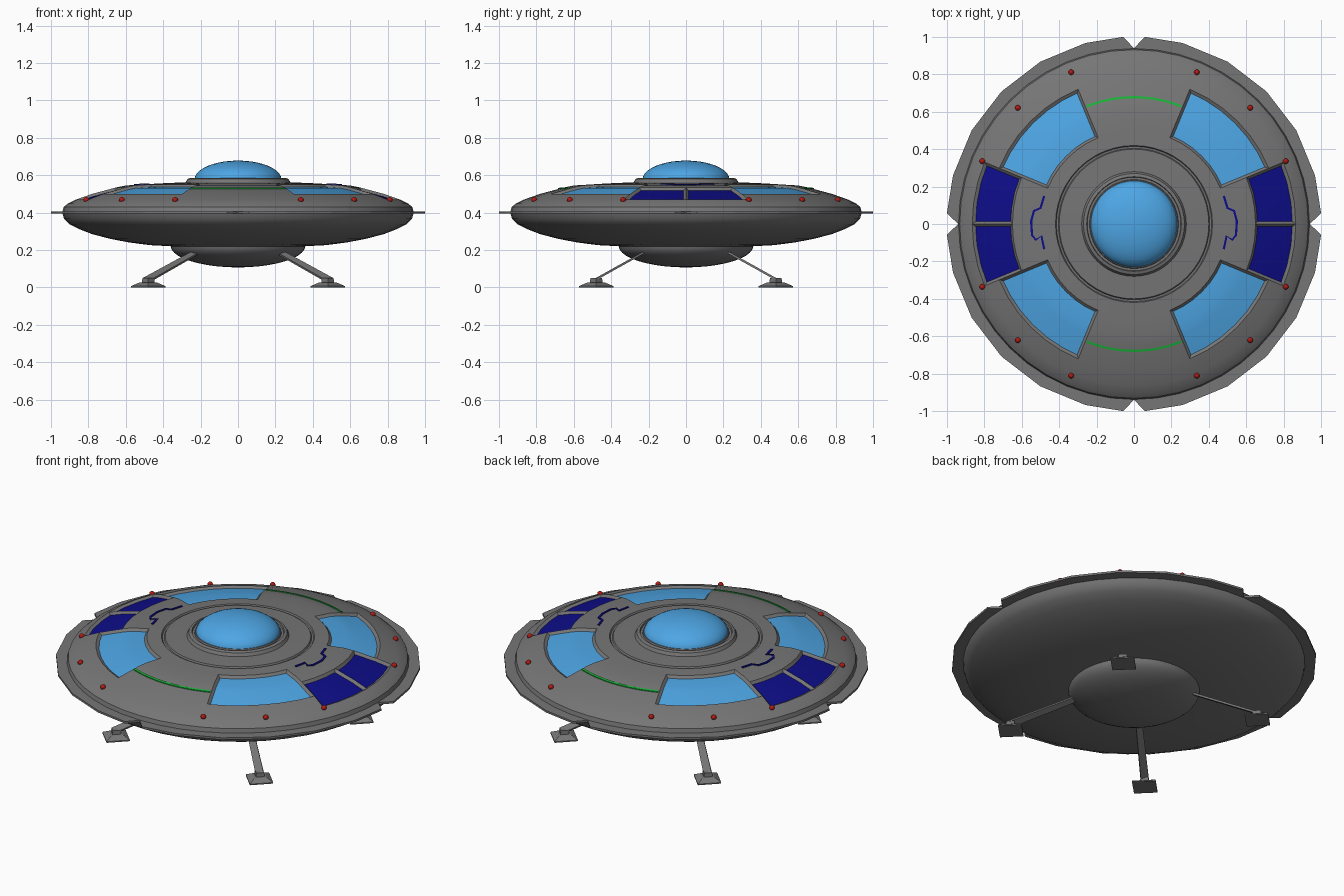
import bpy, bmesh, math
from mathutils import Vector

if "Cube" in bpy.data.objects:
    bpy.data.objects.remove(bpy.data.objects["Cube"])


def material(name, rgb):
    m = bpy.data.materials.new(name)
    m.diffuse_color = (*rgb, 1)
    m.use_nodes = True
    m.node_tree.nodes["Principled BSDF"].inputs["Base Color"].default_value = m.diffuse_color
    return m


GREY = material("hull grey", (0.18, 0.18, 0.18))
SKY = material("light blue glass", (0.075, 0.38, 0.78))
NAVY = material("dark blue panel", (0.004, 0.004, 0.25))
RED = material("red light", (0.45, 0.01, 0.006))
GREEN = material("green strip", (0.01, 0.45, 0.04))


def finish(name, bm, mats, smooth=True):
    bmesh.ops.recalc_face_normals(bm, faces=bm.faces) if smooth is not None else None
    me = bpy.data.meshes.new(name)
    bm.to_mesh(me)
    bm.free()
    ob = bpy.data.objects.new(name, me)
    bpy.context.collection.objects.link(ob)
    for m in mats:
        me.materials.append(m)
    if smooth:
        bpy.ops.object.select_all(action='DESELECT')
        ob.select_set(True)
        bpy.context.view_layer.objects.active = ob
        bpy.ops.object.shade_smooth_by_angle(angle=math.radians(30))
    return ob


def lathe(profile, n=48):
    """Revolve (radius, z) points around z, capping both ends."""
    bm = bmesh.new()
    rings = [[bm.verts.new((r * math.cos(math.tau * i / n), r * math.sin(math.tau * i / n), z))
              for i in range(n)] for r, z in profile]
    for a, b in zip(rings, rings[1:]):
        for i in range(n):
            j = (i + 1) % n
            bm.faces.new((a[i], a[j], b[j], b[i]))
    bm.faces.new(rings[0][::-1])
    bm.faces.new(rings[-1])
    bmesh.ops.recalc_face_normals(bm, faces=bm.faces)
    return bm


# Hull profile: underside, then top side
LOWER = [(.36, .22), (.47, .226), (.58, .24), (.685, .26), (.78, .285),
         (.845, .31), (.90, .337), (.93, .367)]
UPPER = [(.94, .40), (.932, .43), (.91, .448), (.865, .47), (.78, .50), (.65, .535),
         (.60, .545), (.50, .551), (.42, .556), (.415, .548), (.405, .548),
         (.40, .557), (.28, .562), (.27, .58), (.253, .586), (.25, .576), (.238, .576),
         (.235, .586), (.22, .586)]


def height(r):
    for (r0, z0), (r1, z1) in zip(UPPER, UPPER[1:]):
        if r1 <= r <= r0:
            return z0 + (z1 - z0) * (r0 - r) / (r0 - r1)


# Hull with recessed windows, chosen by angle and radius
bm = lathe(LOWER + UPPER)


def recess(a0, a1, r0, r1, mat):
    faces = []
    for f in bm.faces:
        c = f.calc_center_median()
        ang = math.degrees(math.atan2(c.y, c.x)) % 360
        if c.z > .41 and a0 < ang < a1 and r0 < c.xy.length < r1 and f.tag is False:
            faces.append(f)
    bm.normal_update()
    res = bmesh.ops.inset_region(bm, faces=faces, thickness=.014, depth=-.014,
                                 use_even_offset=True, use_boundary=True)
    for f in faces + res['faces']:
        f.tag = True
    for f in faces:
        f.material_index = mat


for f in bm.faces:
    f.tag = False
for q in range(4):
    recess(90 * q + 22.5, 90 * q + 67.5, .50, .78, 1)
for a in (0, 157.5, 180, 337.5):
    recess(a, a + 22.5, .65, .865, 2)
finish("hull", bm, [GREY, SKY, NAVY])

# Glass dome and belly bulge, quarter-ellipse profiles
arc = [math.radians(a) for a in range(0, 90, 9)] + [math.radians(88.5)]
finish("dome", lathe([(.232 * math.cos(a), .578 + .1 * math.sin(a)) for a in arc]), [SKY])
finish("belly", lathe([(.36 * math.cos(a), .222 - .115 * math.sin(a)) for a in arc]), [GREY])

# Thin rim plate with four V notches
outline = []
for q in range(4):
    outline += [(90 * q, .94), (90 * q + 3.3, 1.002)]
    outline += [(90 * q + k, 1.002) for k in (15, 30, 45, 60, 75)]
    outline += [(90 * q + 86.7, 1.002)]
bm = bmesh.new()
loops = []
for inner, z in ((True, .394), (False, .394), (False, .406), (True, .406)):
    loops.append([bm.verts.new(((.9 if inner else r) * math.cos(math.radians(a)),
                                (.9 if inner else r) * math.sin(math.radians(a)), z))
                  for a, r in outline])
for k in range(4):
    a, b = loops[k], loops[(k + 1) % 4]
    for i in range(len(outline)):
        j = (i + 1) % len(outline)
        bm.faces.new((a[i], a[j], b[j], b[i]))
finish("rim_plate", bm, [GREY], False)

# Red marker lights
bm = bmesh.new()
for q in range(4):
    for a in (22.5, 45, 67.5):
        t = math.radians(90 * q + a)
        res = bmesh.ops.create_uvsphere(bm, u_segments=12, v_segments=8, radius=.015)
        bmesh.ops.translate(bm, verts=res['verts'],
                            vec=(.878 * math.cos(t), .878 * math.sin(t), .468))
finish("marker_lights", bm, [RED])


def strip(name, pts, width, mat):
    """Thin raised ribbon following the hull along (x, y) points."""
    bm = bmesh.new()
    pts = [Vector(p) for p in pts]
    rows = []
    for i, p in enumerate(pts):
        d = (pts[min(i + 1, len(pts) - 1)] - pts[max(i - 1, 0)]).normalized()
        n = Vector((-d.y, d.x)) * width / 2
        row = []
        for q, dz in ((p - n, -.003), (p - n, .005), (p + n, .005), (p + n, -.003)):
            row.append(bm.verts.new((q.x, q.y, height(q.length) + dz)))
        rows.append(row)
    for a, b in zip(rows, rows[1:]):
        for k in range(4):
            bm.faces.new((a[k], a[(k + 1) % 4], b[(k + 1) % 4], b[k]))
    bm.faces.new(rows[0])
    bm.faces.new(rows[-1][::-1])
    finish(name, bm, [mat], False)


# Green arcs front and back, dark blue zigzags at the sides
zigzag = [(.48, .15), (.50, .085), (.535, .07), (.55, .015), (.545, -.06),
          (.525, -.085), (.495, -.065), (.48, -.135)]
for s, side, end in ((1, "right", "back"), (-1, "left", "front")):
    strip(end + "_green_strip",
          [(.678 * math.cos(math.radians(a)), s * .678 * math.sin(math.radians(a)))
           for a in range(68, 113, 4)], .012, GREEN)
    strip(side + "_zigzag", [(s * x, y) for x, y in zigzag], .012, NAVY)


def stack(bm, sections):
    """Join a list of four-cornered sections into a closed solid."""
    rows = [[bm.verts.new(p) for p in s] for s in sections]
    for a, b in zip(rows, rows[1:]):
        for k in range(4):
            bm.faces.new((a[k], a[(k + 1) % 4], b[(k + 1) % 4], b[k]))
    bm.faces.new(rows[0][::-1])
    bm.faces.new(rows[-1])


# Four landing legs: flat strut, turned foot pad and ankle block
for sx, xn in ((1, "right"), (-1, "left")):
    for sy, yn in ((1, "back"), (-1, "front")):
        bm = bmesh.new()

        def square(h, z):
            h *= math.sqrt(2)
            return [(sx * .48 + h * c, sy * .48 + h * s, z)
                    for c, s in ((1, 0), (0, 1), (-1, 0), (0, -1))]

        stack(bm, [square(.065, 0), square(.065, .007), square(.035, .025),
                   square(.024, .027), square(.022, .05)])

        def section(x, y, z, w):
            return [(sx * x - w, sy * (y - .003), z - .005), (sx * x + w, sy * (y - .003), z - .005),
                    (sx * x + w, sy * (y + .003), z + .005), (sx * x - w, sy * (y + .003), z + .005)]

        stack(bm, [section(.48, .48, .045, .03), section(.22, .22, .19, .024)])
        finish(f"{yn}_{xn}_leg", bm, [GREY], False)
